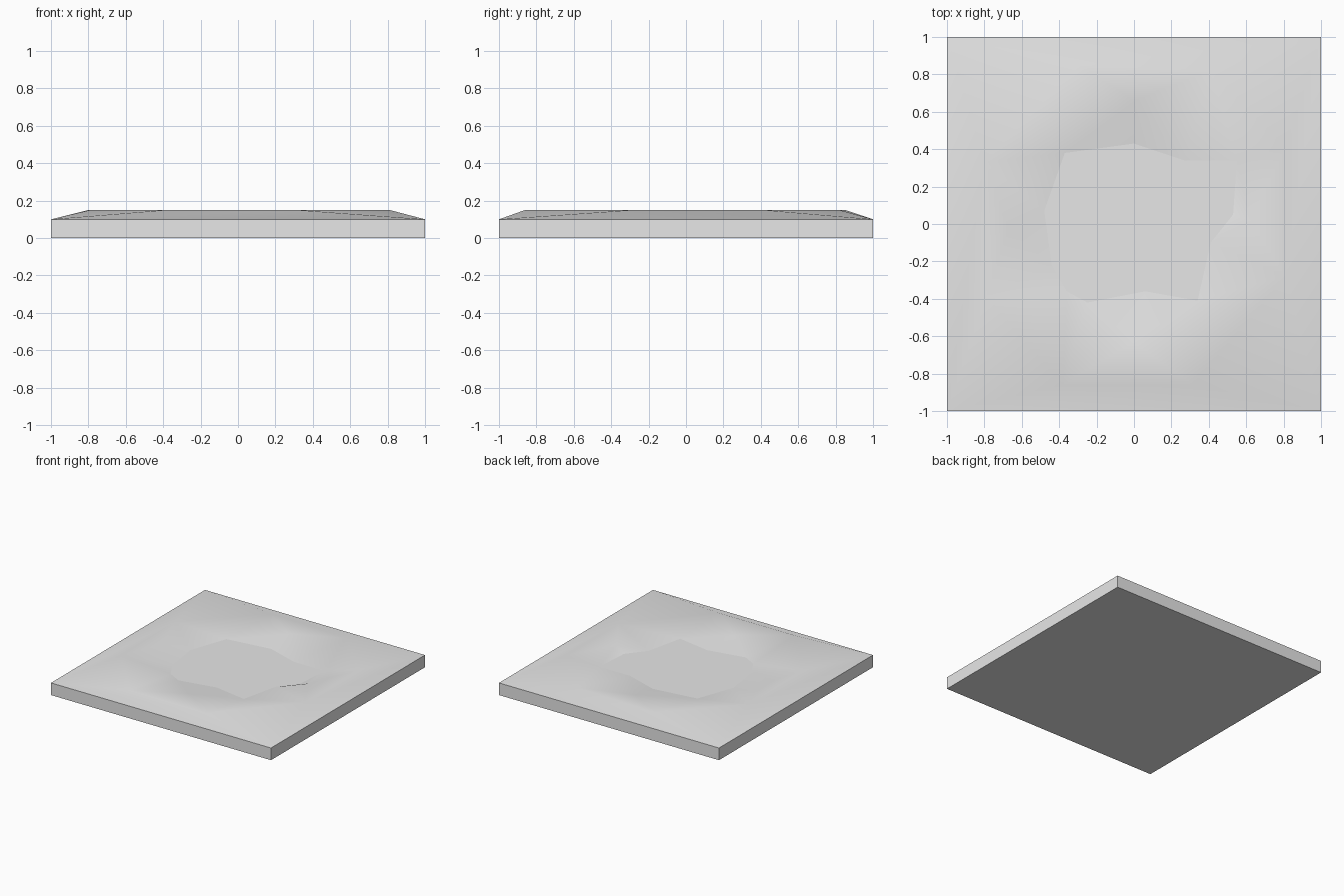
import bpy, math
from mathutils import Vector
from mathutils.geometry import delaunay_2d_cdt

cube = bpy.data.objects.get("Cube")
if cube:
    bpy.data.objects.remove(cube)

stone = bpy.data.materials.new("light_grey")
stone.use_nodes = True
stone.diffuse_color = (0.8, 0.8, 0.8, 1)
stone.node_tree.nodes["Principled BSDF"].inputs["Base Color"].default_value = (0.8, 0.8, 0.8, 1)

BASE, DIP, TOP = 0.10, 0.138, 0.15

# plan outlines: tile border, raised bank, pool shore
border = [(-1, -1), (1, -1), (1, 1), (-1, 1)]
bank = [(-.67, -.03, DIP), (-.80, .33, TOP), (-.29, .85, TOP), (0, .66, DIP),
        (.41, .82, TOP), (.81, .41, TOP), (.62, .02, DIP), (.81, -.28, TOP),
        (.31, -.86, TOP), (0, -.63, DIP), (-.38, -.86, TOP), (-.79, -.39, TOP)]
shore = [(-.48, .07), (-.37, .38), (0, .43), (.27, .34), (.55, .34), (.53, .05),
         (.41, -.10), (.34, -.41), (.06, -.36), (-.25, -.42), (-.36, -.36), (-.44, -.22)]


def make_object(name, verts, faces):
    mesh = bpy.data.meshes.new(name)
    mesh.from_pydata(verts, [], faces)
    mesh.materials.append(stone)
    obj = bpy.data.objects.new(name, mesh)
    bpy.context.collection.objects.link(obj)
    return obj


# terrain: outlines joined by a constrained triangulation, with a sunken pool bed
loops = [[(x, y, BASE) for x, y in border], bank, [(x, y, BASE) for x, y in shore]]
points, edges = [], []
for loop in loops:
    start, n = len(points), len(loop)
    points += loop
    edges += [(start + i, start + (i + 1) % n) for i in range(n)]
points.append((0, 0, 0.07))

flat = [Vector(p[:2]) for p in points]
co, _, tris, source, _, _ = delaunay_2d_cdt(flat, edges, [], 0, 1e-5)
verts = [(c.x, c.y, points[s[0]][2] if s else BASE) for c, s in zip(co, source)]

# plate walls and underside
index = {s[0]: i for i, s in enumerate(source) if s}
rim = [index[i] for i in range(4)]
foot = list(range(len(verts), len(verts) + 4))
verts += [(x, y, 0) for x, y in border]
faces = [tuple(t) for t in tris]
faces += [(foot[i], foot[(i + 1) % 4], rim[(i + 1) % 4], rim[i]) for i in range(4)]
faces.append(tuple(reversed(foot)))
terrain = make_object("terrain_tile", verts, faces)

bpy.ops.object.select_all(action='DESELECT')
terrain.select_set(True)
bpy.context.view_layer.objects.active = terrain
bpy.ops.object.shade_smooth_by_angle(angle=math.radians(35))

# flat pool surface
make_object("pool_surface", [(x, y, BASE + 0.001) for x, y in shore],
            [tuple(reversed(range(len(shore))))])
